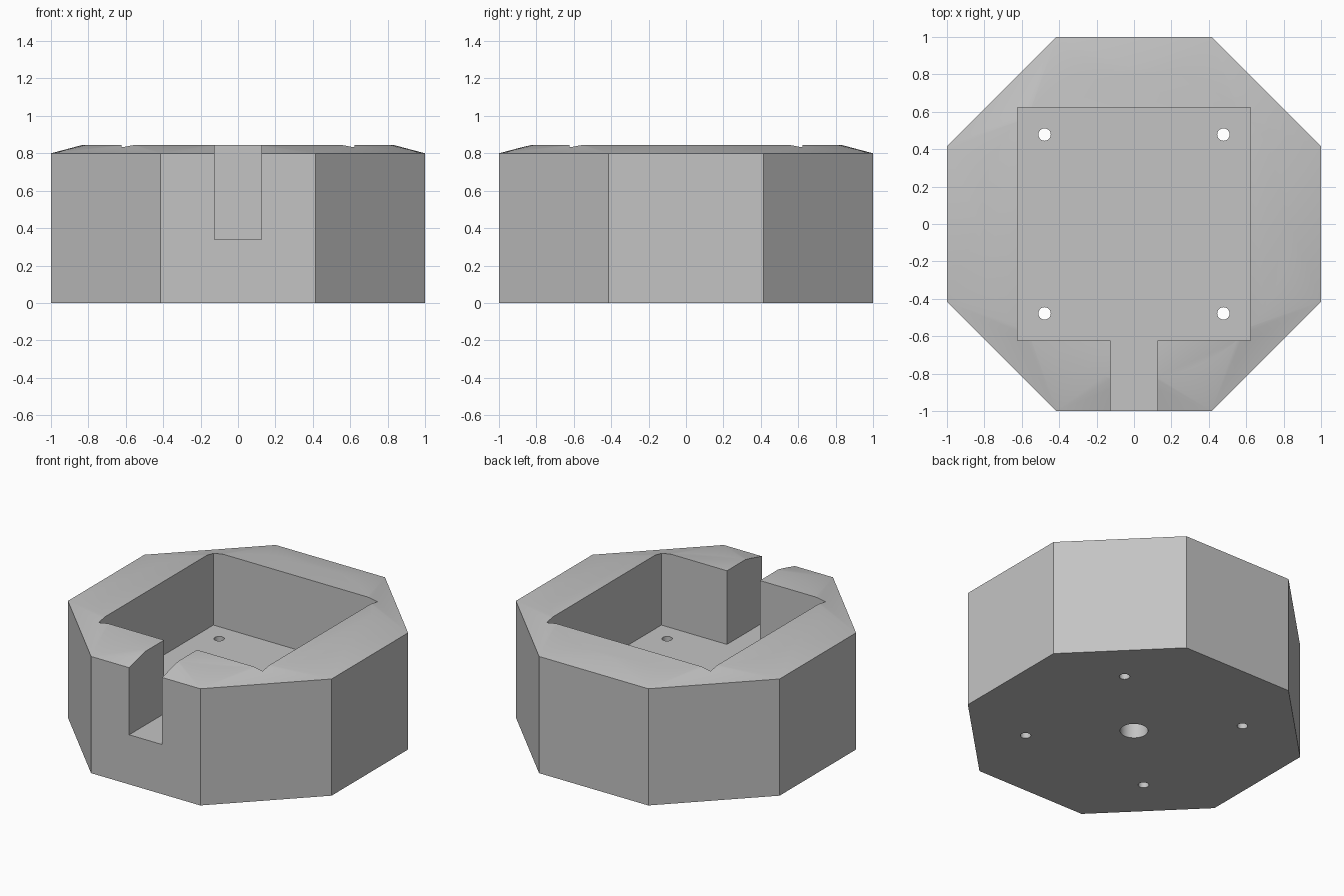
import bpy
import bmesh
from math import cos, sin, pi, radians

old = bpy.data.objects.get("Cube")
if old:
    bpy.data.objects.remove(old)

SHOULDER, TOP, FLOOR = 0.8, 0.845, 0.34
POCKET, SLOT = 0.622, 0.125

grey = bpy.data.materials.new("plain grey")
grey.use_nodes = True
colour = (0.55, 0.55, 0.55, 1)
grey.diffuse_color = colour
grey.node_tree.nodes["Principled BSDF"].inputs["Base Color"].default_value = colour


def ring(radius, count, offset=0.0):
    return [(radius * cos(2 * pi * i / count + offset),
             radius * sin(2 * pi * i / count + offset)) for i in range(count)]


def add_object(name, bm):
    bmesh.ops.recalc_face_normals(bm, faces=bm.faces)
    mesh = bpy.data.meshes.new(name)
    bm.to_mesh(mesh)
    bm.free()
    mesh.materials.append(grey)
    obj = bpy.data.objects.new(name, mesh)
    bpy.context.collection.objects.link(obj)
    return obj


def prism(name, outline, z0, z1):
    bm = bmesh.new()
    base = bm.faces.new([bm.verts.new((x, y, z0)) for x, y in outline])
    new = bmesh.ops.extrude_face_region(bm, geom=[base])["geom"]
    bmesh.ops.translate(bm, vec=(0, 0, z1 - z0),
                        verts=[g for g in new if isinstance(g, bmesh.types.BMVert)])
    return add_object(name, bm)


# Octagonal block whose top blends up to a round flat
bm = bmesh.new()
octagon = ring(1 / cos(pi / 8), 8, pi / 8)
for points, z in ((octagon, 0), (octagon, SHOULDER), (ring(0.83, 96), TOP)):
    for x, y in points:
        bm.verts.new((x, y, z))
bmesh.ops.convex_hull(bm, input=bm.verts)
bmesh.ops.dissolve_limit(bm, angle_limit=radians(0.05), verts=bm.verts, edges=bm.edges)
body = add_object("octagonal_base", bm)

# Square pocket with a slot running out through the front
half = [(SLOT, -1.2), (SLOT, -POCKET), (POCKET, -POCKET), (POCKET, POCKET)]
outline = half + [(-x, y) for x, y in reversed(half)]
cutters = [prism("pocket_cutter", outline, FLOOR, 1.2)]

# Four through holes and a blind hole in the underside
for x in (-0.478, 0.478):
    for y in (-0.478, 0.478):
        circle = [(x + a, y + b) for a, b in ring(0.033, 32)]
        cutters.append(prism("screw_hole_cutter", circle, -0.1, 0.5))
cutters.append(prism("centre_hole_cutter", ring(0.087, 48), -0.1, 0.25))

for cutter in cutters:
    cutter.hide_render = True
    mod = body.modifiers.new(cutter.name, 'BOOLEAN')
    mod.operation = 'DIFFERENCE'
    mod.solver = 'EXACT'
    mod.object = cutter

# Bake the cuts, drop the cutters
bpy.context.view_layer.update()
depsgraph = bpy.context.evaluated_depsgraph_get()
result = bpy.data.meshes.new_from_object(body.evaluated_get(depsgraph))
body.modifiers.clear()
body.data = result
for cutter in cutters:
    bpy.data.objects.remove(cutter)

# Soft top slope, crisp corners
bpy.ops.object.select_all(action='DESELECT')
body.select_set(True)
bpy.context.view_layer.objects.active = body
bpy.ops.object.shade_smooth_by_angle(angle=radians(30))
